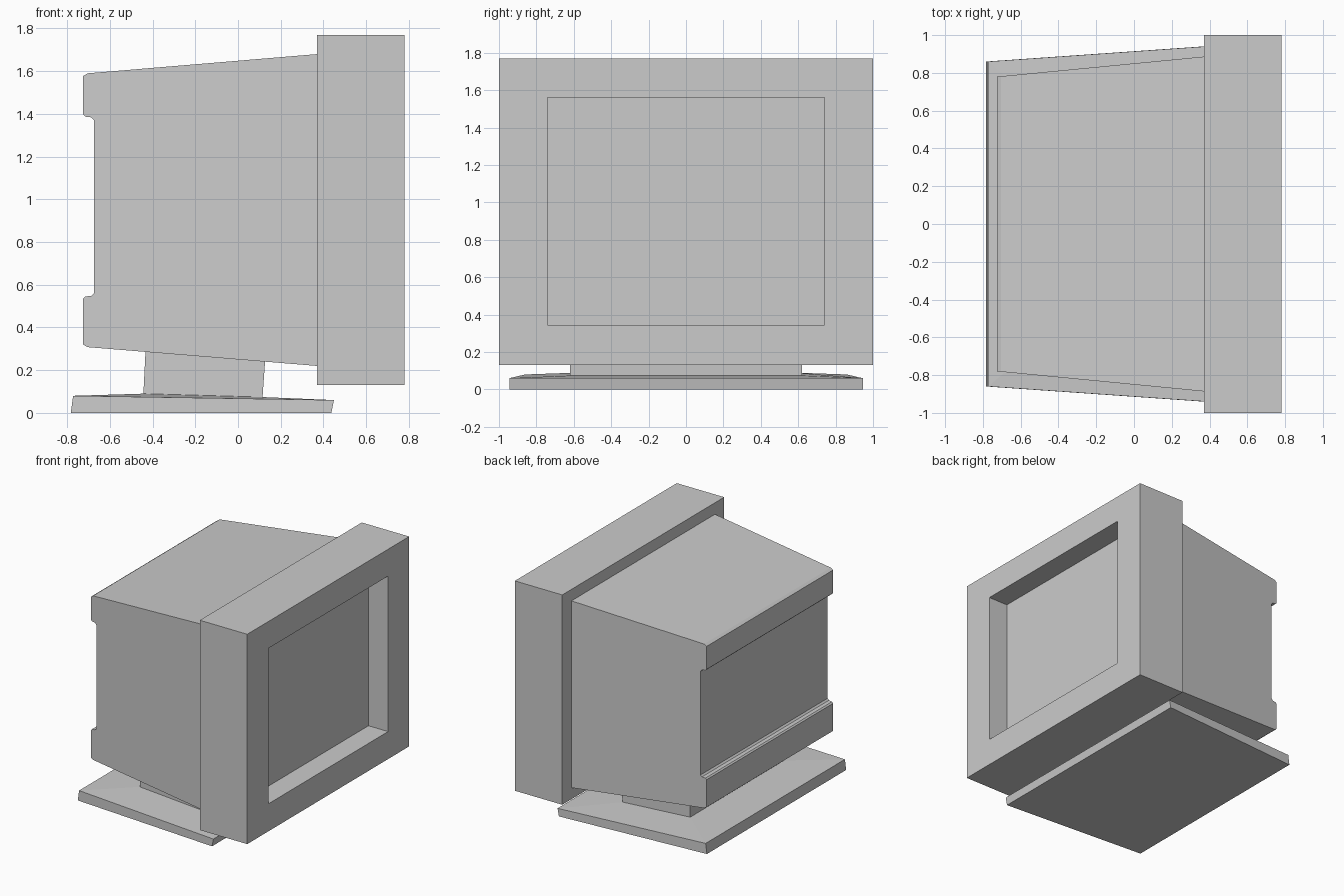
import bpy, bmesh

if "Cube" in bpy.data.objects:
    bpy.data.objects.remove(bpy.data.objects["Cube"])


def loft(name, rings, cap_start=True, cap_end=True):
    """Skin a list of equal-length point rings, optionally capping the ends."""
    bm = bmesh.new()
    loops = [[bm.verts.new(p) for p in ring] for ring in rings]
    for a, b in zip(loops, loops[1:]):
        n = len(a)
        for i in range(n):
            j = (i + 1) % n
            bm.faces.new((a[i], a[j], b[j], b[i]))
    if cap_start:
        bm.faces.new(loops[0][::-1])
    if cap_end:
        bm.faces.new(loops[-1])
    if len(rings) > 1:
        bmesh.ops.recalc_face_normals(bm, faces=bm.faces[:])
    mesh = bpy.data.meshes.new(name)
    bm.to_mesh(mesh)
    bm.free()
    obj = bpy.data.objects.new(name, mesh)
    bpy.context.collection.objects.link(obj)
    return obj


def upright(x, half, z0, z1):
    """Rectangle facing +x."""
    return [(x, -half, z0), (x, half, z0), (x, half, z1), (x, -half, z1)]


def trapezoid(back, front):
    """Level ring; back and front are (x, half width, z)."""
    (xb, hb, zb), (xf, hf, zf) = back, front
    return [(xb, -hb, zb), (xf, -hf, zf), (xf, hf, zf), (xb, hb, zb)]


# Bezel: deep frame with a straight-walled recess facing +x
screen_ring = upright(0.61, 0.74, 0.345, 1.56)
bezel = loft("bezel", [
    upright(0.37, 1.0, 0.13, 1.77),
    upright(0.78, 1.0, 0.13, 1.77),
    upright(0.78, 0.74, 0.345, 1.56),
    screen_ring,
], cap_end=False)

# Screen at the bottom of the recess
screen = loft("screen", [screen_ring], cap_start=False)

# Housing: side profile with a recessed back panel, narrowing to the rear
profile = [
    (0.37, 1.68), (-0.705, 1.59), (-0.725, 1.577), (-0.725, 1.397),
    (-0.715, 1.387), (-0.687, 1.384), (-0.675, 1.37),
    (-0.675, 0.56), (-0.687, 0.548), (-0.715, 0.545), (-0.725, 0.535),
    (-0.725, 0.32), (-0.705, 0.308), (0.37, 0.22),
]
sides = [[(x, s * (0.78 + 0.097 * (x + 0.725)), z) for x, z in profile]
         for s in (-1, 1)]
housing = loft("housing", sides)

# Stand base: thin tapered plate, top rising slightly toward the neck
neck_foot = trapezoid((-0.443, 0.58, 0.09), (0.115, 0.62, 0.074))
base = loft("stand_base", [
    trapezoid((-0.783, 0.86, 0.0), (0.437, 0.945, 0.0)),
    trapezoid((-0.772, 0.86, 0.08), (0.449, 0.945, 0.06)),
    neck_foot,
])

# Stand neck: leaning block joining the base to the underside of the housing
neck = loft("stand_neck", [
    neck_foot,
    trapezoid((-0.433, 0.58, 0.29), (0.127, 0.62, 0.245)),
])
